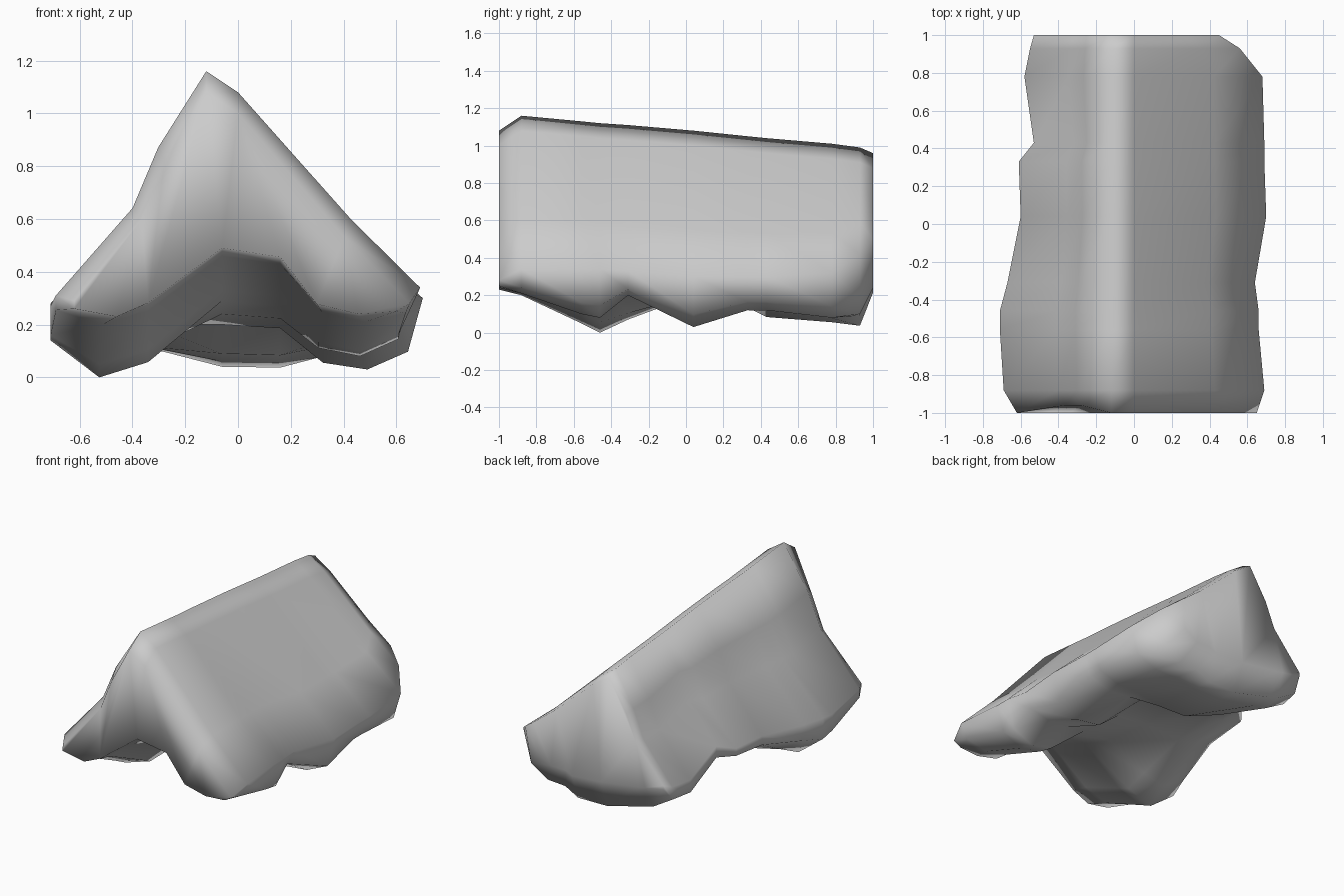
import bpy, bmesh

cube = bpy.data.objects.get("Cube")
if cube:
    bpy.data.objects.remove(cube, do_unlink=True)

stone = bpy.data.materials.new("grey_stone")
stone.use_nodes = True
grey = (0.6, 0.6, 0.6, 1)
stone.diffuse_color = grey
stone.node_tree.nodes["Principled BSDF"].inputs["Base Color"].default_value = grey

# Cross-sections: y, ridge z, left edge x and z, left foot z,
# hollow z, right foot z, right edge x and z
SECTIONS = [
    (-1, 1.08, -.62, .29, .23, .49, .24, .65, .28),
    (-.88, 1.16, -.69, .31, .2, .46, .21, .69, .34),
    (-.56, 1.13, -.71, .27, .05, .33, .1, .66, .34),
    (-.46, 1.12, -.71, .28, 0, .29, .08, .66, .34),
    (-.31, 1.11, -.67, .28, .07, .24, .2, .64, .33),
    (.04, 1.08, -.6, .32, .2, .2, .03, .7, .3),
    (.33, 1.05, -.61, .35, .25, .22, .12, .69, .3),
    (.43, 1.04, -.53, .38, .23, .09, .12, .69, .3),
    (.78, 1.01, -.58, .3, .13, .06, .08, .68, .32),
    (.93, .99, -.55, .3, .13, .04, .1, .56, .42),
    (1, .96, -.53, .33, .28, .23, .24, .45, .5),
]


def ring(y, top, lx, lz, lfoot, hollow, rfoot, rx, rz):
    """Closed outline of one cross-section, running from the ridge round."""
    def slope(x, z, ex, ez, fx, fz):
        return (x + (ex - x) * fx, z + (ez - z) * fz)
    ridge, shoulder = (-.12, top), (0, top - .08)
    outline = [
        ridge, shoulder,
        slope(*shoulder, rx, rz, .62, .65), (rx, rz),
        (rx * .92, rfoot + (rz - rfoot) * .25), (rx * .7, rfoot),
        (rx * .46, rfoot + (hollow - rfoot) * .15),
        (.16, hollow * .93), (-.06, hollow),
        (-.34, lfoot + (hollow - lfoot) * .2),
        (lx * .74, lfoot), (lx, (lz + lfoot) / 2), (lx, lz),
        slope(*ridge, lx, lz, .49, .61), slope(*ridge, lx, lz, .32, .34),
    ]
    return [(x, y, z) for x, z in outline]


# Rock body: skin the sections and close both ends
bm = bmesh.new()
rings = [[bm.verts.new(p) for p in ring(*s)] for s in SECTIONS]
for a, b in zip(rings, rings[1:]):
    for i in range(len(a)):
        j = (i + 1) % len(a)
        bm.faces.new((a[i], a[j], b[j], b[i]))
bm.faces.new(rings[0])
bm.faces.new(rings[-1])

# Shallow dent on the front where the left flank meets the body
for vert in rings[0][-2:]:
    vert.co.y += .04

bmesh.ops.triangulate(bm, faces=[f for f in bm.faces if len(f.verts) > 4])
bmesh.ops.recalc_face_normals(bm, faces=bm.faces)
for face in bm.faces:
    face.smooth = True
mesh = bpy.data.meshes.new("ridged_rock")
bm.to_mesh(mesh)
bm.free()
mesh.materials.append(stone)
rock = bpy.data.objects.new("ridged_rock", mesh)
bpy.context.collection.objects.link(rock)
